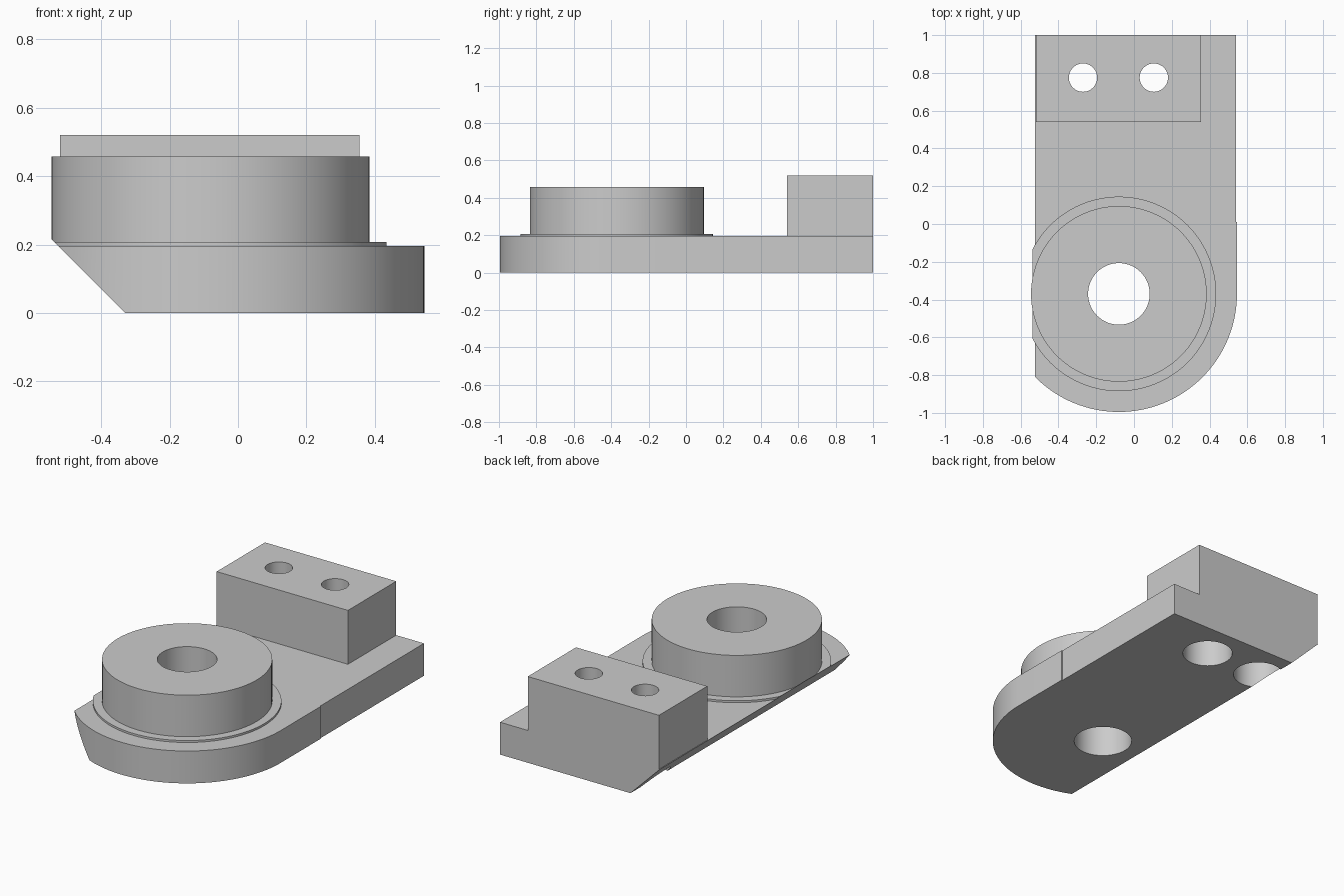
import bpy, bmesh
from math import cos, sin, pi, radians

cube = bpy.data.objects.get("Cube")
if cube:
    bpy.data.objects.remove(cube)

grey = bpy.data.materials.new("light_grey")
grey.use_nodes = True
grey.diffuse_color = (0.6, 0.6, 0.6, 1)
grey.node_tree.nodes["Principled BSDF"].inputs["Base Color"].default_value = (0.6, 0.6, 0.6, 1)

AXIS = (-0.08, -0.37)      # centre of the round end
BOLTS = ((-0.27, 0.775), (0.105, 0.775))


def arc(centre, r, a0=0, a1=2 * pi, n=96, closed=True):
    count = n if closed else n + 1
    angles = [a0 + (a1 - a0) * i / n for i in range(count)]
    return [(centre[0] + r * cos(a), centre[1] + r * sin(a)) for a in angles]


def prism(name, outline, z0, z1, bevel_side=False):
    """Extrude an outline upwards, optionally trimmed by the sloping side plane."""
    bm = bmesh.new()
    face = bm.faces.new([bm.verts.new((x, y, z0)) for x, y in outline])
    ext = bmesh.ops.extrude_face_region(bm, geom=[face])["geom"]
    bmesh.ops.translate(bm, vec=(0, 0, z1 - z0),
                        verts=[v for v in ext if isinstance(v, bmesh.types.BMVert)])
    if bevel_side:
        cut = bmesh.ops.bisect_plane(bm, geom=bm.verts[:] + bm.edges[:] + bm.faces[:],
                                     plane_co=(-0.33, 0, 0), plane_no=(-1, 0, -1),
                                     clear_outer=True)["geom_cut"]
        edges = [e for e in cut if isinstance(e, bmesh.types.BMEdge) and e.is_boundary]
        if edges:
            bmesh.ops.holes_fill(bm, edges=edges, sides=0)
    bmesh.ops.recalc_face_normals(bm, faces=bm.faces[:])
    mesh = bpy.data.meshes.new(name)
    bm.to_mesh(mesh)
    bm.free()
    mesh.materials.append(grey)
    obj = bpy.data.objects.new(name, mesh)
    bpy.context.collection.objects.link(obj)
    return obj


# Base plate with a rounded front end
plate = arc(AXIS, 0.625, 0, -pi, 64, closed=False)
plate += [(-0.705, 1), (0.54, 1), (0.54, 0.01), (0.545, 0.01)]
base = prism("base_plate", plate, 0, 0.195, True)

# Round boss standing on a thin flange
flange = prism("boss_flange", arc(AXIS, 0.515), 0.195, 0.207, True)
boss = prism("round_boss", arc(AXIS, 0.465), 0.195, 0.457, True)

# Mounting block at the back
block = prism("mounting_block", [(-0.52, 0.54), (0.355, 0.54), (0.355, 1), (-0.52, 1)],
              0.195, 0.52)

# Cutters for the bore, bolt holes and the wider recesses underneath
bore = prism("bore_cutter", arc(AXIS, 0.163), -0.1, 0.6)
holes = [prism("bolt_cutter", arc(b, 0.075, n=48), -0.1, 0.6) for b in BOLTS]
recesses = [prism("recess_cutter", arc(b, 0.14, n=64), -0.1, 0.26) for b in BOLTS]
cutters = [bore] + holes + recesses

for part, tools in ((base, [bore] + recesses), (flange, [bore]), (boss, [bore]),
                    (block, recesses + holes)):
    bpy.ops.object.select_all(action="DESELECT")
    part.select_set(True)
    bpy.context.view_layer.objects.active = part
    for tool in tools:
        mod = part.modifiers.new("hole", "BOOLEAN")
        mod.operation = "DIFFERENCE"
        mod.solver = "EXACT"
        mod.object = tool
        bpy.ops.object.modifier_apply(modifier=mod.name)
    bpy.ops.object.shade_smooth_by_angle(angle=radians(30))

for cutter in cutters:
    bpy.data.objects.remove(cutter)
